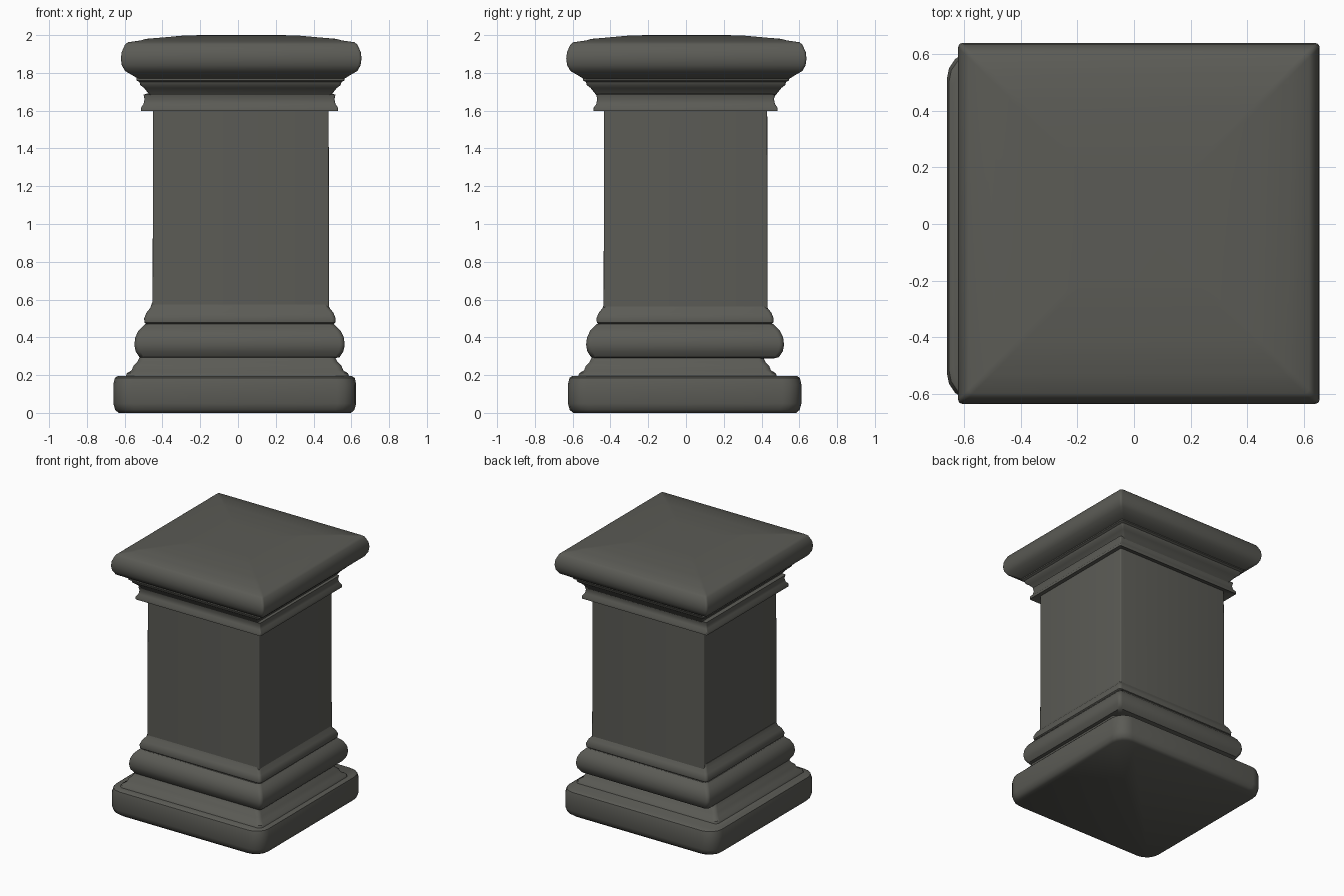
import bpy, bmesh, math

cube = bpy.data.objects.get("Cube")
if cube:
    bpy.data.objects.remove(cube, do_unlink=True)

stone = bpy.data.materials.new("dark_grey_stone")
stone.use_nodes = True
colour = (0.105, 0.105, 0.092, 1)
stone.diffuse_color = colour
bsdf = stone.node_tree.nodes["Principled BSDF"]
bsdf.inputs["Base Color"].default_value = colour
bsdf.inputs["Roughness"].default_value = 0.8


def ring(hx, hy, radius, steps=5):
    """Rounded rectangle outline, anticlockwise."""
    points = []
    for q, (sx, sy) in enumerate([(1, 1), (-1, 1), (-1, -1), (1, -1)]):
        for i in range(steps):
            a = math.pi / 2 * (q + i / (steps - 1))
            points.append((sx * (hx - radius) + radius * math.cos(a),
                           sy * (hy - radius) + radius * math.sin(a)))
    return points


def moulding(name, centre, narrower, radius, profile):
    """Sweep a (half width, height) profile round a rounded rectangle."""
    bm = bmesh.new()
    rings = []
    for half, z in profile:
        outline = ring(half, half - narrower, radius)
        rings.append([bm.verts.new((x + centre[0], y + centre[1], z)) for x, y in outline])
    for low, high in zip(rings, rings[1:]):
        for i in range(len(low)):
            j = (i + 1) % len(low)
            bm.faces.new((low[i], low[j], high[j], high[i]))
    bm.faces.new(rings[0][::-1])
    bm.faces.new(rings[-1])
    mesh = bpy.data.meshes.new(name)
    bm.to_mesh(mesh)
    bm.free()
    mesh.materials.append(stone)
    obj = bpy.data.objects.new(name, mesh)
    bpy.context.collection.objects.link(obj)
    bpy.ops.object.select_all(action="DESELECT")
    obj.select_set(True)
    bpy.context.view_layer.objects.active = obj
    bpy.ops.object.shade_smooth_by_angle(angle=math.radians(40))


# Base, from the ground up
moulding("plinth", (-0.017, -0.007), 0.025, 0.1,
         [(0.615, 0), (0.633, 0.015), (0.643, 0.05), (0.643, 0.15),
          (0.635, 0.185), (0.62, 0.195)])
moulding("base_cove", (-0.003, -0.045), 0.065, 0.03,
         [(0.592, 0.19), (0.585, 0.21), (0.56, 0.225), (0.55, 0.25),
          (0.53, 0.27), (0.515, 0.3)])
moulding("base_torus", (0.008, -0.005), 0.033, 0.025,
         [(0.5, 0.288), (0.53, 0.295), (0.55, 0.325), (0.557, 0.36),
          (0.552, 0.4), (0.535, 0.435), (0.515, 0.455), (0.5, 0.47)])
moulding("base_collar", (0.01, -0.005), 0.038, 0.02,
         [(0.49, 0.465), (0.505, 0.478), (0.507, 0.5), (0.495, 0.53),
          (0.475, 0.555), (0.465, 0.585)])

# Shaft
moulding("shaft", (0.015, -0.002), 0.033, 0.008, [(0.467, 0.55), (0.465, 1.65)])

# Capital
moulding("neck_band", (0.008, -0.002), 0.035, 0.01,
         [(0.46, 1.62), (0.522, 1.597), (0.522, 1.615), (0.508, 1.635),
          (0.503, 1.66), (0.508, 1.685), (0.49, 1.69)])
moulding("capital_cove", (0.013, 0), 0.005, 0.012,
         [(0.47, 1.67), (0.49, 1.695), (0.51, 1.72), (0.53, 1.735),
          (0.535, 1.752), (0.55, 1.76), (0.55, 1.778)])
moulding("cap_slab", (0.017, 0.002), 0.001, 0.015,
         [(0.54, 1.765), (0.58, 1.79), (0.615, 1.81), (0.632, 1.84),
          (0.637, 1.875), (0.633, 1.91), (0.615, 1.95), (0.6, 1.962),
          (0.53, 1.972), (0.505, 1.98), (0.42, 1.987), (0.3, 1.998), (0.2, 2.0)])
